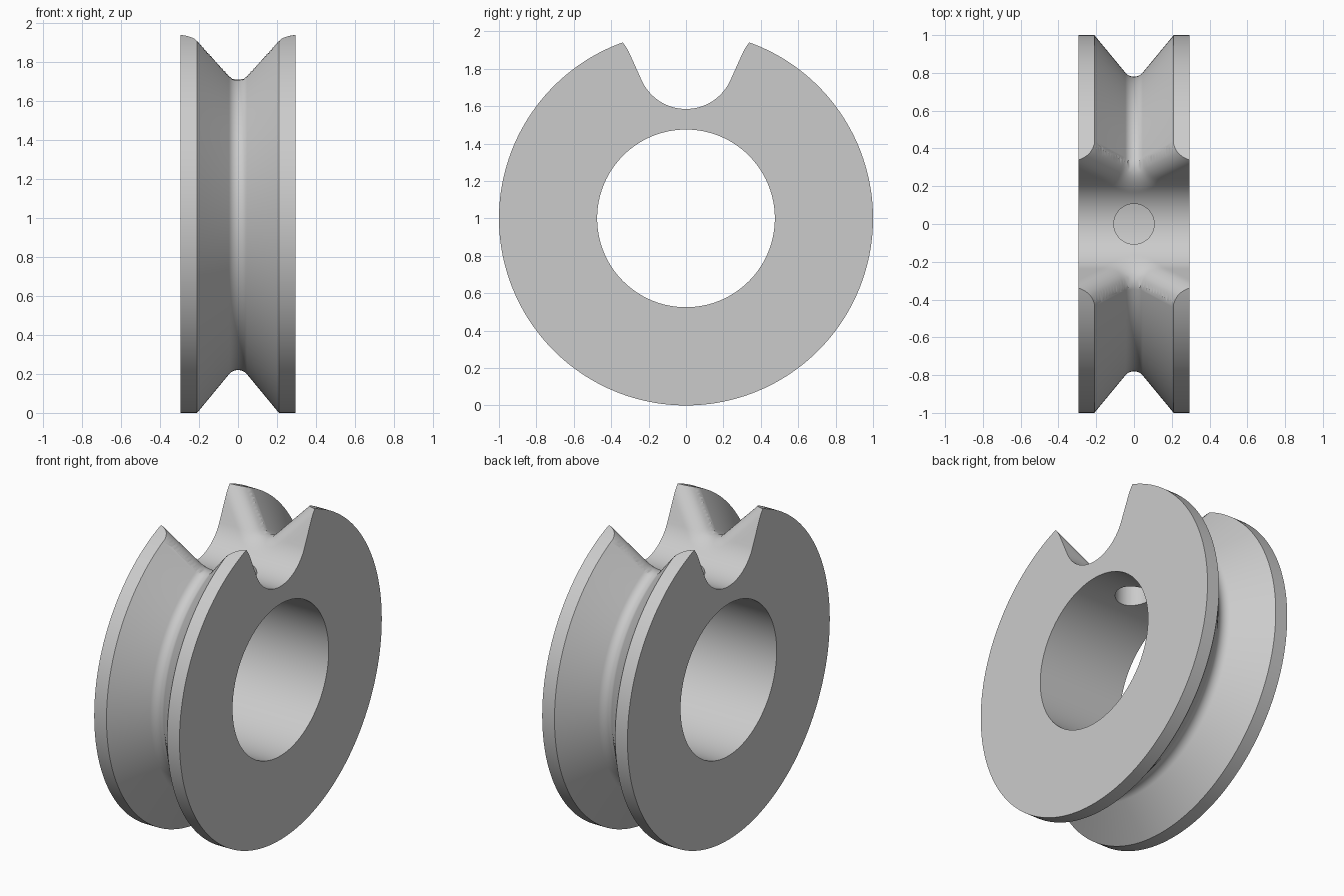
import bpy, bmesh, math
from mathutils import Vector, Matrix

HALF_WIDTH, BORE, RIM_X = 0.295, 0.475, 0.21
GROOVE_ARC, APEX = 0.06, 0.84          # rounded groove floor: radius and centre height
SLOPE = math.radians(50.4)             # groove wall angle
FILLET = 0.11                          # blend between groove and notch
NOTCH_ARC, NOTCH_Z = 0.26, 0.845       # notch floor radius and centre above the axis
WALL = math.radians(65.8)              # where the notch floor turns into a straight wall

if "Cube" in bpy.data.objects:
    bpy.data.objects.remove(bpy.data.objects["Cube"])

grey = bpy.data.materials.new("plain_grey")
grey.use_nodes = True
color = (0.6, 0.6, 0.6, 1)
grey.diffuse_color = color
grey.node_tree.nodes["Principled BSDF"].inputs["Base Color"].default_value = color


def make_object(name, bm):
    bmesh.ops.recalc_face_normals(bm, faces=bm.faces)
    mesh = bpy.data.meshes.new(name)
    bm.to_mesh(mesh)
    bm.free()
    mesh.materials.append(grey)
    obj = bpy.data.objects.new(name, mesh)
    bpy.context.collection.objects.link(obj)
    return obj


def loft(name, rings, closed):
    """Skin equal rings of points; close the loop of rings or cap both ends."""
    bm = bmesh.new()
    rows = [[bm.verts.new(p) for p in ring] for ring in rings]
    pairs = list(zip(rows, rows[1:])) + ([(rows[-1], rows[0])] if closed else [])
    for a, b in pairs:
        for i in range(len(a)):
            j = (i + 1) % len(a)
            bm.faces.new((a[i], a[j], b[j], b[i]))
    if not closed:
        bm.faces.new(rows[0])
        bm.faces.new(rows[-1])
    return make_object(name, bm)


# Grooved wheel: half section mirrored, then revolved about the x axis
half = [(GROOVE_ARC * math.sin(SLOPE * i / 8), APEX - GROOVE_ARC * math.cos(SLOPE * i / 8))
        for i in range(9)]
half += [(RIM_X, 1), (HALF_WIDTH, 1), (HALF_WIDTH, BORE)]
section = half + [(-x, r) for x, r in reversed(half[1:])]
SEGMENTS = 192
wheel = loft("grooved_wheel",
             [[(x, r * math.sin(a), 1 + r * math.cos(a)) for x, r in section]
              for a in (math.tau * k / SEGMENTS for k in range(SEGMENTS))], True)


def groove_depth(x, y, z):
    """Signed distance to the groove surface, negative inside the material."""
    qx, qz = abs(x), math.hypot(y, z) - APEX
    if qx * math.cos(SLOPE) + qz * math.sin(SLOPE) < 0:
        return GROOVE_ARC - math.hypot(qx, qz)
    return GROOVE_ARC - (qx * math.sin(SLOPE) - qz * math.cos(SLOPE))


def flare(x, p, n):
    """How far the notch wall moves back to form the rounded blend."""
    low, high = 0.0, FILLET
    for _ in range(24):
        t = (low + high) / 2
        d = groove_depth(x, p.x + t * n.x, p.y + t * n.y) + FILLET
        d = min(max(d, 0), FILLET)
        if t < FILLET - math.sqrt(FILLET ** 2 - d ** 2):
            low = t
        else:
            high = t
    return low


# Notch cutter: arc floor with straight walls, flared where it meets the groove
side = []
for i in range(1, 29):
    a = WALL * i / 28
    n = Vector((math.sin(a), -math.cos(a)))
    side.append((Vector((0, NOTCH_Z)) + NOTCH_ARC * n, n))
corner, normal = side[-1]
along = Vector((-normal.y, normal.x))
side += [(corner + along * 0.5 * i / 30, normal) for i in range(1, 31)]
floor = [(Vector((0, NOTCH_Z - NOTCH_ARC)), Vector((0, -1)))]
flip = lambda v: Vector((-v.x, v.y))
profile = [(flip(p), flip(n)) for p, n in reversed(side)] + floor + side
rings = []
STATIONS = 84
for k in range(STATIONS + 1):
    x = (2 * k / STATIONS - 1) * (HALF_WIDTH + 0.02)
    moved = [p + n * flare(x, p, n) for p, n in profile]
    rings.append([(x, p.x, 1 + p.y) for p in moved])
notch = loft("notch_cutter", rings, False)

# Round hole from the notch floor into the bore
bm = bmesh.new()
bmesh.ops.create_cone(bm, cap_ends=True, segments=48, radius1=0.107, radius2=0.107,
                      depth=0.4, matrix=Matrix.Translation((0, 0, 1.55)))
hole = make_object("hole_cutter", bm)

bpy.context.view_layer.objects.active = wheel
for cutter in (notch, hole):
    cutter.hide_render = True
    mod = wheel.modifiers.new(cutter.name, 'BOOLEAN')
    mod.operation, mod.solver, mod.object = 'DIFFERENCE', 'EXACT', cutter
    bpy.ops.object.modifier_apply(modifier=mod.name)
    bpy.data.objects.remove(cutter)

for obj in bpy.context.selected_objects:
    obj.select_set(False)
wheel.select_set(True)
bpy.ops.object.shade_smooth_by_angle(angle=math.radians(30))
